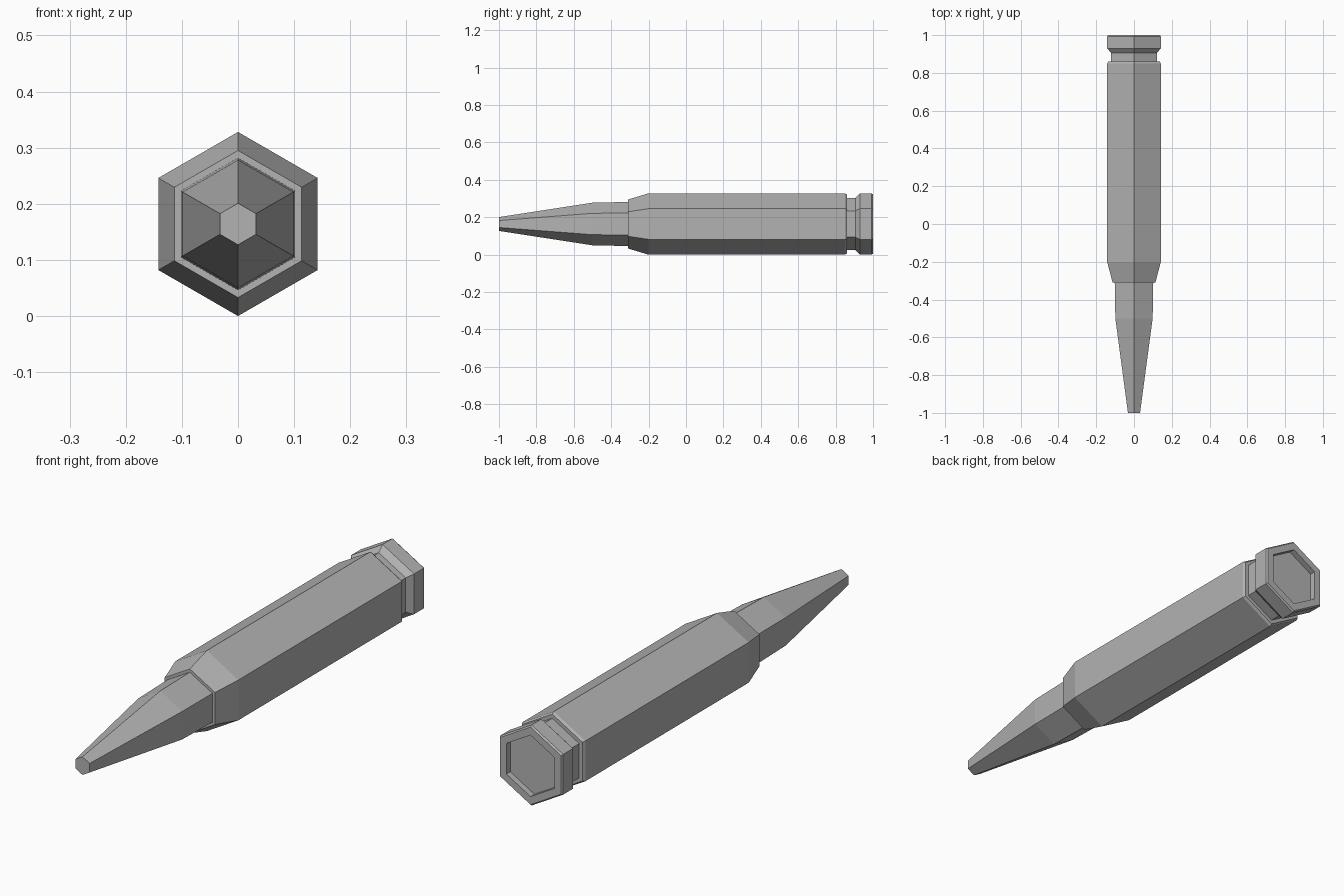
import bpy, bmesh, math

if "Cube" in bpy.data.objects:
    bpy.data.objects.remove(bpy.data.objects["Cube"], do_unlink=True)

SIDES = 6
AXIS_Z = 0.164

# One flat grey for every part
GREY = (0.45, 0.45, 0.45, 1)
metal = bpy.data.materials.new("grey metal")
metal.use_nodes = True
metal.diffuse_color = GREY
metal.node_tree.nodes["Principled BSDF"].inputs["Base Color"].default_value = GREY


def hex_lathe(name, profile):
    """Sweep (y, radius) points into a closed six-sided solid along y."""
    bm = bmesh.new()
    rings = []
    for y, r in profile:
        angles = [math.tau * i / SIDES for i in range(SIDES)]
        rings.append([bm.verts.new((r * math.sin(a), y, AXIS_Z + r * math.cos(a)))
                      for a in angles])
    for a, b in zip(rings, rings[1:]):
        for i in range(SIDES):
            j = (i + 1) % SIDES
            bm.faces.new((a[i], a[j], b[j], b[i]))
    bm.faces.new(rings[0])
    bm.faces.new(rings[-1])
    bmesh.ops.recalc_face_normals(bm, faces=bm.faces)
    mesh = bpy.data.meshes.new(name)
    bm.to_mesh(mesh)
    bm.free()
    mesh.materials.append(metal)
    obj = bpy.data.objects.new(name, mesh)
    bpy.context.collection.objects.link(obj)
    return obj


# Tapered nose with a flat tip, seated in the case mouth
hex_lathe("tapered_tip", [(-1, 0.037), (-0.5, 0.114), (-0.3, 0.118)])

# Case: mouth, shoulder, body, groove, rim and recessed base
hex_lathe("case", [
    (-0.31, 0.131), (-0.2, 0.164),
    (0.85, 0.164), (0.86, 0.157), (0.86, 0.14),
    (0.905, 0.14), (0.93, 0.164),
    (0.993, 0.164), (1, 0.158),
    (1, 0.125), (0.975, 0.125),
])
